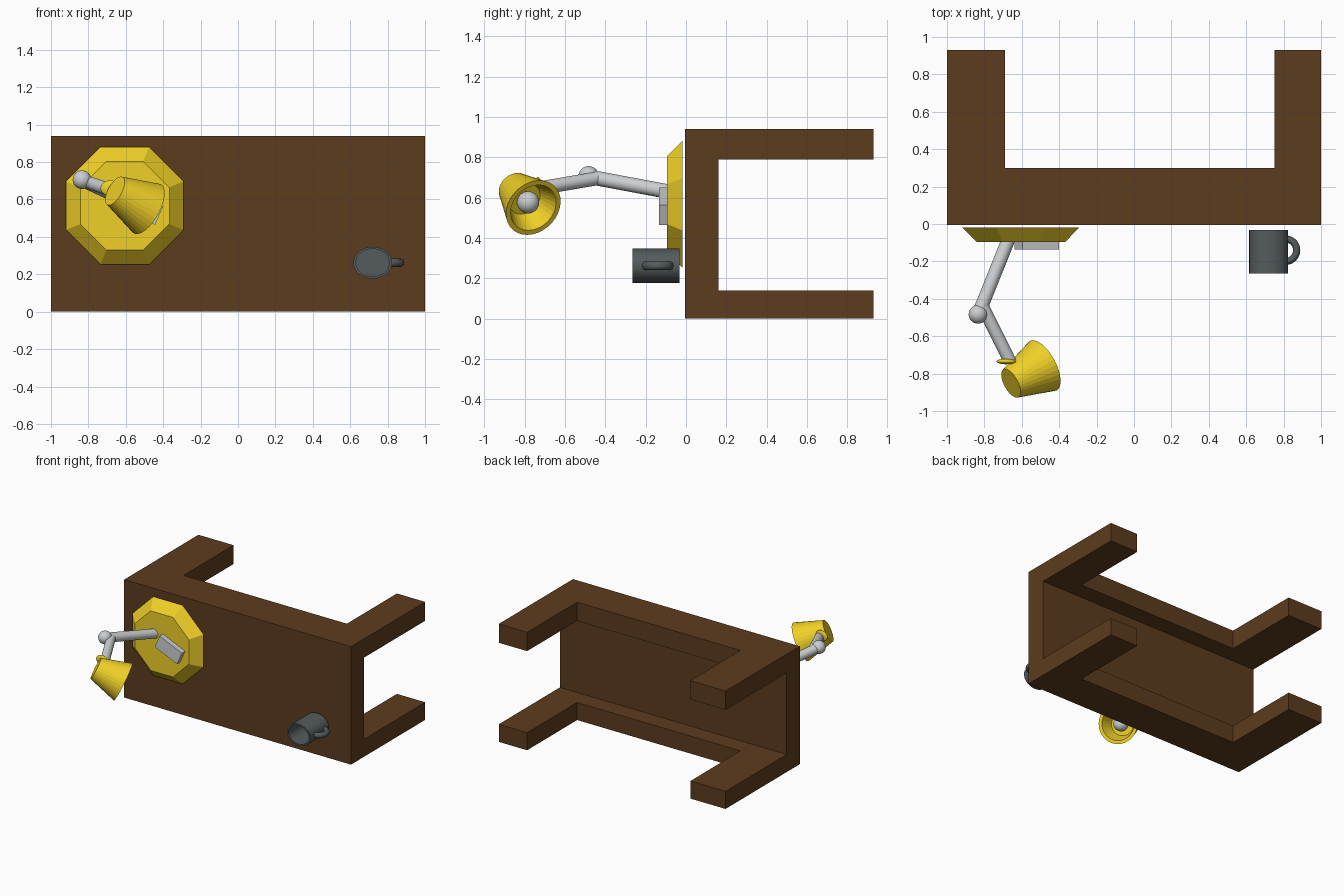
import bpy, bmesh
from math import cos, sin, pi
from mathutils import Vector, Matrix

if "Cube" in bpy.data.objects:
    bpy.data.objects.remove(bpy.data.objects["Cube"])


def material(name, rgb):
    m = bpy.data.materials.new(name)
    m.diffuse_color = (*rgb, 1)
    m.use_nodes = True
    m.node_tree.nodes["Principled BSDF"].inputs["Base Color"].default_value = m.diffuse_color
    return m


WOOD = material("wood", (0.11, 0.045, 0.013))
YELLOW = material("yellow", (0.87, 0.63, 0.02))
DARK = material("dark_grey", (0.09, 0.105, 0.11))
METAL = material("metal", (0.6, 0.62, 0.64))


def finish(name, bm, mat, smooth=False):
    bmesh.ops.recalc_face_normals(bm, faces=bm.faces)
    me = bpy.data.meshes.new(name)
    bm.to_mesh(me)
    bm.free()
    me.materials.append(mat)
    ob = bpy.data.objects.new(name, me)
    bpy.context.collection.objects.link(ob)
    if smooth:
        bpy.ops.object.select_all(action='DESELECT')
        ob.select_set(True)
        bpy.context.view_layer.objects.active = ob
        bpy.ops.object.shade_smooth_by_angle(angle=0.7)
    return ob


def lathe(name, profile, origin, axis, mat, segs=32, phase=0.0, squash=1.0, smooth=False):
    """Revolve (radius, height) points round an axis; radius 0 closes the ends."""
    bm = bmesh.new()
    rings = []
    for r, h in profile:
        if r == 0:
            rings.append([bm.verts.new((0, 0, h))] * segs)
        else:
            rings.append([bm.verts.new((r * cos(phase + 2 * pi * i / segs),
                                        squash * r * sin(phase + 2 * pi * i / segs), h))
                          for i in range(segs)])
    for a, b in zip(rings, rings[1:]):
        for i in range(segs):
            j = (i + 1) % segs
            bm.faces.new(list(dict.fromkeys((a[i], a[j], b[j], b[i]))))
    rot = Vector(axis).to_track_quat('Z', 'Y').to_matrix().to_4x4()
    bm.transform(Matrix.Translation(origin) @ rot)
    return finish(name, bm, mat, smooth)


def rod(name, a, b, r):
    d = Vector(b) - Vector(a)
    return lathe(name, [(0, 0), (r, 0), (r, d.length), (0, d.length)], a, d, METAL, smooth=True)


def ball(name, centre, size, mat):
    bm = bmesh.new()
    bmesh.ops.create_uvsphere(bm, u_segments=32, v_segments=16, radius=1)
    bm.transform(Matrix.Translation(centre) @ Matrix.Diagonal((*size, 1)))
    return finish(name, bm, mat, True)


# Table lying on its long side: grid panel, then rails, then legs extruded back
bm = bmesh.new()
xs, zs = (-1, -0.69, 0.75, 1), (0, 0.14, 0.79, 0.94)
grid = [[bm.verts.new((x, -0.005, z)) for x in xs] for z in zs]
for k in range(3):
    for i in range(3):
        bm.faces.new((grid[k][i], grid[k][i + 1], grid[k + 1][i + 1], grid[k + 1][i]))


def extrude_back(faces, y):
    out = bmesh.ops.extrude_face_region(bm, geom=faces)["geom"]
    for v in out:
        if isinstance(v, bmesh.types.BMVert):
            v.co.y = y
    return [f for f in out if isinstance(f, bmesh.types.BMFace)]


panel = extrude_back(bm.faces[:], 0.16)
for low in (True, False):
    row = [f for f in panel if f.is_valid and
           (f.calc_center_median().z < 0.14 if low else f.calc_center_median().z > 0.79)]
    rail = extrude_back(row, 0.30)
    for side in (-1, 1):
        leg = [f for f in rail if f.is_valid and side * f.calc_center_median().x > 0.69]
        extrude_back(leg, 0.93)
finish("table", bm, WOOD)

# Lamp base and switch box
lathe("lamp_base", [(0, 0), (0.34, 0), (0.257, 0.077), (0, 0.077)],
      (-0.605, -0.018, 0.567), (0, -1, 0), YELLOW, segs=8, phase=pi / 8)
bm = bmesh.new()
bmesh.ops.create_cube(bm, size=1)
bm.transform(Matrix.Translation((-0.52, -0.11, 0.557)) @ Matrix.Rotation(0.41, 4, 'Y')
             @ Matrix.Diagonal((0.214, 0.05, 0.108, 1)))
finish("switch_box", bm, METAL)

# Jointed arm
rod("lower_arm", (-0.67, -0.08, 0.628), (-0.825, -0.465, 0.70), 0.036)
rod("upper_arm", (-0.81, -0.44, 0.695), (-0.663, -0.735, 0.645), 0.034)
ball("elbow_joint", (-0.834, -0.483, 0.706), (0.05, 0.05, 0.05), METAL)
ball("shade_joint", (-0.683, -0.735, 0.66), (0.052, 0.015, 0.042), YELLOW)

# Hollow shade and bulb
axis = Vector((0.79, 0.43, -0.437)).normalized()
rim = Vector((-0.484, -0.757, 0.55))
lathe("lamp_shade", [(0, 0), (0.085, 0), (0.15, 0.22), (0.125, 0.22), (0.085, 0.12), (0, 0.12)],
      rim - axis * 0.22, axis, YELLOW)
ball("bulb", rim - axis * 0.06, (0.055, 0.055, 0.055), METAL)

# Mug lying on its side, mouth to the front
lathe("mug", [(0, 0), (0.104, 0), (0.104, 0.232), (0.09, 0.232), (0.09, 0.02), (0, 0.02)],
      (0.72, -0.033, 0.262), (0, -1, 0), DARK, squash=0.82, smooth=True)

# Mug handle: half ring swept with a round section
bm = bmesh.new()
rings = []
for i in range(17):
    a = -pi / 2 + pi * i / 16
    ring = []
    for j in range(12):
        t = 2 * pi * j / 12
        r = 0.06 + 0.019 * cos(t)
        ring.append(bm.verts.new((0.81 + r * cos(a), -0.14 + r * sin(a), 0.262 + 0.022 * sin(t))))
    rings.append(ring)
for a, b in zip(rings, rings[1:]):
    for j in range(12):
        bm.faces.new((a[j], a[(j + 1) % 12], b[(j + 1) % 12], b[j]))
for end in (rings[0], rings[-1]):
    bm.faces.new(end)
finish("mug_handle", bm, DARK, True)
